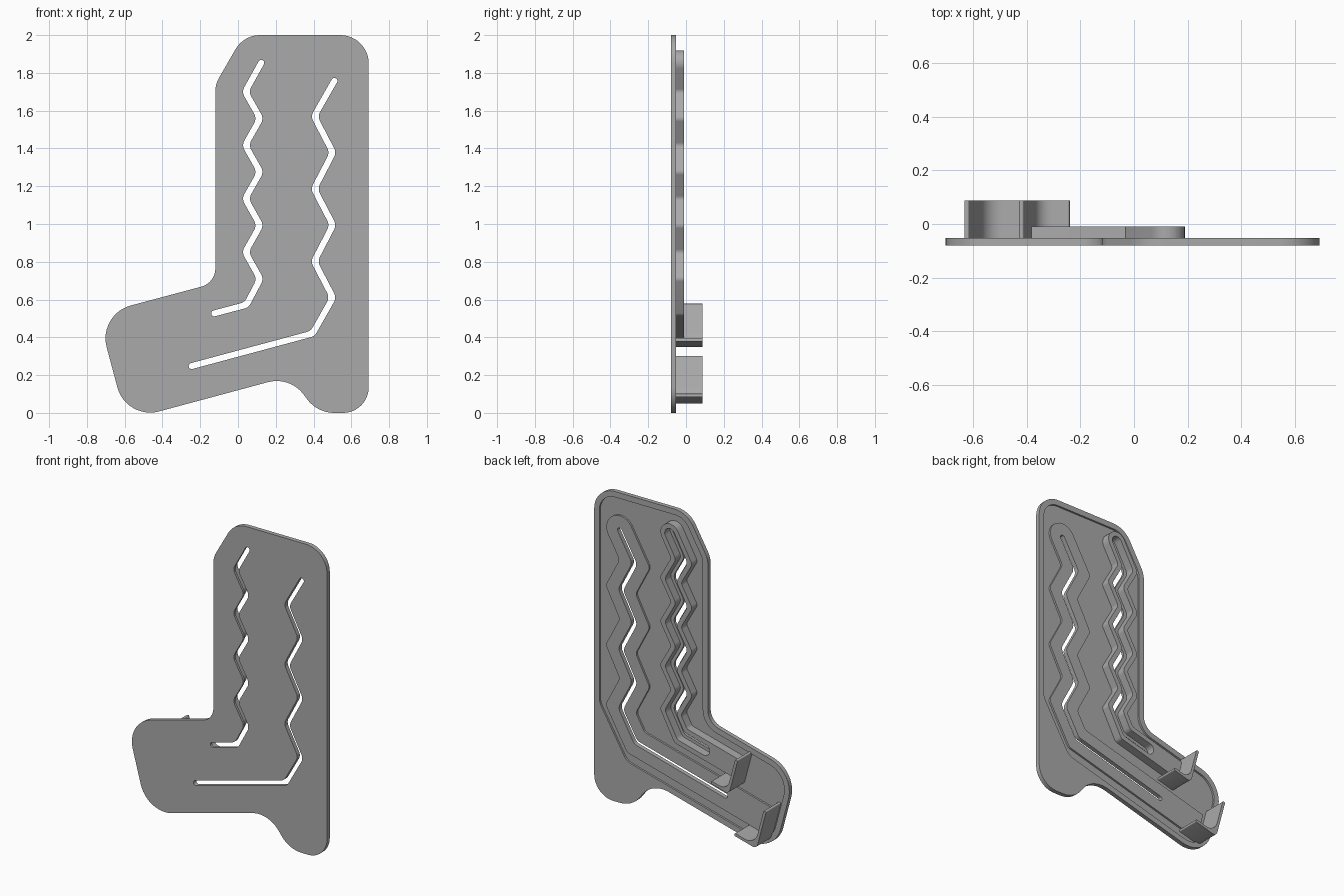
import bpy, bmesh, math
from mathutils import Vector as V

if "Cube" in bpy.data.objects:
    bpy.data.objects.remove(bpy.data.objects["Cube"])

grey = bpy.data.materials.new("mid grey")
grey.diffuse_color = (0.40, 0.40, 0.40, 1)
grey.use_nodes = True
grey.node_tree.nodes["Principled BSDF"].inputs["Base Color"].default_value = grey.diffuse_color


def fillet(pts, steps=7):
    """Round each corner (x, z, radius) of a closed outline."""
    out = []
    n = len(pts)
    for i, (x, z, r) in enumerate(pts):
        p = V((x, z))
        a = V(pts[i - 1][:2]) - p
        b = V(pts[(i + 1) % n][:2]) - p
        ang = a.angle(b)
        if r <= 0 or math.pi - ang < 0.01:
            out.append(p)
            continue
        t = min(r / math.tan(ang / 2), a.length * 0.498, b.length * 0.498)
        r = t * math.tan(ang / 2)
        c = p + (a.normalized() + b.normalized()).normalized() * (r / math.sin(ang / 2))
        s, e = p + a.normalized() * t - c, p + b.normalized() * t - c
        turn = s.angle_signed(e)
        a0 = math.atan2(s.y, s.x)
        for k in range(steps + 1):
            w = a0 - turn * k / steps
            out.append(c + V((math.cos(w), math.sin(w))) * r)
    return out


def band(path, half, corner, cap_end=True):
    """Outline of a strip that follows a zigzag path."""
    pts = [V(p) for p in path]
    dirs = [(b - a).normalized() for a, b in zip(pts, pts[1:])]
    pts[0] = pts[0] - dirs[0] * half
    if cap_end:
        pts[-1] = pts[-1] + dirs[-1] * half
    left, right = [], []
    for i, p in enumerate(pts):
        d0, d1 = dirs[max(i - 1, 0)], dirs[min(i, len(dirs) - 1)]
        m = V((-d0.y - d1.y, d0.x + d1.x)).normalized()
        m *= half / m.dot(V((-d1.y, d1.x)))
        r = corner
        if i == 0 or (i == len(pts) - 1 and cap_end):
            r = half * 0.99
        elif i == len(pts) - 1:
            r = 0
        left.append((*(p + m), r))
        right.append((*(p - m), r))
    return fillet(left + right[::-1])


def prism(name, outline, y0, y1):
    bm = bmesh.new()
    face = bm.faces.new([bm.verts.new((p.x, y0, p.y)) for p in outline])
    ext = bmesh.ops.extrude_face_region(bm, geom=[face])["geom"]
    bmesh.ops.translate(bm, vec=(0, y1 - y0, 0),
                        verts=[g for g in ext if isinstance(g, bmesh.types.BMVert)])
    bmesh.ops.recalc_face_normals(bm, faces=bm.faces)
    me = bpy.data.meshes.new(name)
    bm.to_mesh(me)
    bm.free()
    ob = bpy.data.objects.new(name, me)
    bpy.context.collection.objects.link(ob)
    me.materials.append(grey)
    return ob


def activate(ob):
    bpy.ops.object.select_all(action='DESELECT')
    ob.select_set(True)
    bpy.context.view_layer.objects.active = ob


def cut(ob, outline, y0, y1):
    tool = prism("cutter", outline, y0, y1)
    tool.hide_render = True
    activate(ob)
    mod = ob.modifiers.new("cut", 'BOOLEAN')
    mod.operation, mod.solver, mod.object = 'DIFFERENCE', 'EXACT', tool
    bpy.ops.object.modifier_apply(modifier=mod.name)
    bpy.data.objects.remove(tool)


FRONT, FLOOR, RIM, WALL, HOOK = -0.08, -0.064, -0.052, -0.01, 0.088

# Zigzag slot paths, from the top down into the foot
wide = [(0.51, 1.757)] + [((0.403, 0.503)[i % 2], 1.57 - 0.192 * i) for i in range(6)]
wide += [(0.395, 0.42), (-0.245, 0.248)]
narrow = [(0.123, 1.853)] + [((0.038, 0.118)[i % 2], 1.70 - 0.1415 * i) for i in range(8)]
narrow += [(0.045, 0.572), (-0.125, 0.527)]
slots = [band(wide, 0.016, 0.05), band(narrow, 0.016, 0.05)]

# Back plate with a recessed field inside a rim
plate = prism("back_plate", fillet([
    (0.692, 2.0, 0.15), (0.03, 2.0, 0.15), (-0.12, 1.74, 0.15), (-0.12, 0.688, 0.10),
    (-0.742, 0.522, 0.18), (-0.592, -0.039, 0.18), (0.275, 0.194, 0.19),
    (0.42, 0.0, 0.18), (0.692, 0.0, 0.18)], 12), FRONT, RIM)
cut(plate, fillet([
    (0.655, 1.963, 0.11), (0.051, 1.963, 0.11), (-0.083, 1.73, 0.11), (-0.083, 0.66, 0.13),
    (-0.697, 0.495, 0.14), (-0.566, 0.006, 0.14), (0.46, 0.281, 0.08),
    (0.655, 0.61, 0.10)], 10), FLOOR, 0.2)
for s in slots:
    cut(plate, s, -0.2, 0.2)

# Low pad around the wide slot, running on to the lower hook
pad = prism("wide_track_pad", band(wide[:-1] + [(-0.555, 0.165)], 0.095, 0.04, False), FLOOR, RIM)
cut(pad, slots[0], -0.2, 0.2)

# Raised wall around the narrow slot, running on to the upper hook
wall = prism("narrow_track_wall", band(narrow[:-1] + [(-0.365, 0.463)], 0.066, 0.03, False), FLOOR, WALL)
cut(wall, band(narrow, 0.036, 0.04), -0.2, 0.2)


# Hooks: a tall leg and a short base joined by a rounded hollow
def hook(name, x, z, leg, base):
    t, a = 0.018, math.radians(15)
    prof = [(0, 0, 0.03), (base, 0, 0.006), (base, t, 0.006),
            (t, t, 0.11), (t, leg, 0.006), (0, leg, 0.006)]
    pts = [(x + u * math.cos(a) - v * math.sin(a),
            z + u * math.sin(a) + v * math.cos(a), r) for u, v, r in prof]
    return prism(name, fillet(pts), FLOOR, HOOK)


parts = [plate, pad, wall,
         hook("upper_hook", -0.368, 0.343, 0.24, 0.135),
         hook("lower_hook", -0.565, 0.043, 0.265, 0.165)]
for ob in parts:
    activate(ob)
    bpy.ops.object.shade_smooth_by_angle(angle=math.radians(30))
